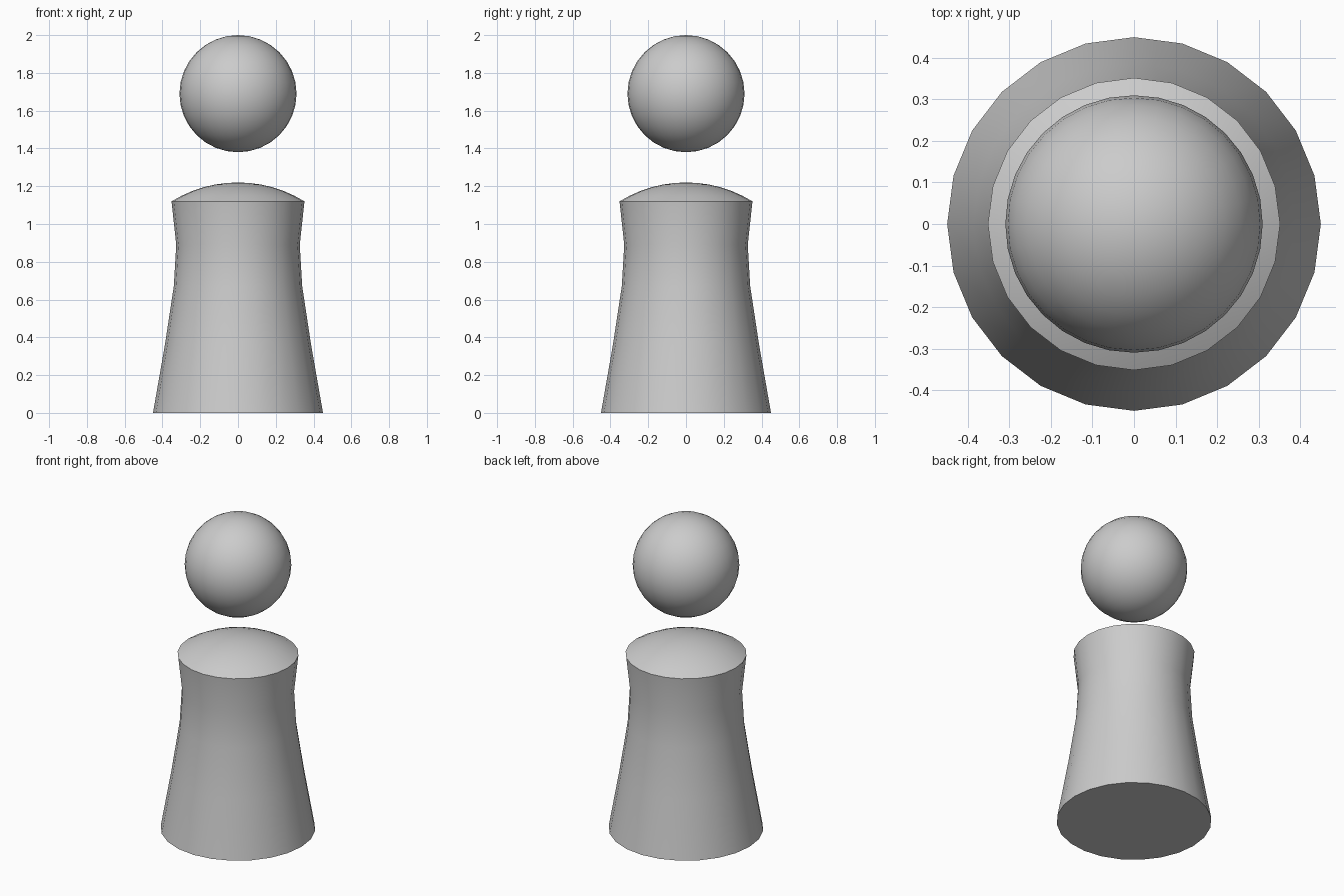
import bpy, bmesh, math

if "Cube" in bpy.data.objects:
    bpy.data.objects.remove(bpy.data.objects["Cube"])

SIDES = 24


def lathe(name, profile):
    """Revolve (radius, z) points around z; zero-radius ends close to a point."""
    bm = bmesh.new()
    verts = [bm.verts.new((r, 0, z)) for r, z in profile]
    edges = [bm.edges.new(pair) for pair in zip(verts, verts[1:])]
    bmesh.ops.spin(bm, geom=verts + edges, cent=(0, 0, 0), axis=(0, 0, 1),
                   angle=math.tau, steps=SIDES, use_duplicate=False)
    bmesh.ops.remove_doubles(bm, verts=bm.verts, dist=1e-4)
    bmesh.ops.recalc_face_normals(bm, faces=bm.faces)
    mesh = bpy.data.meshes.new(name)
    bm.to_mesh(mesh)
    bm.free()
    obj = bpy.data.objects.new(name, mesh)
    bpy.context.collection.objects.link(obj)
    return obj


def smooth(obj):
    bpy.ops.object.select_all(action='DESELECT')
    obj.select_set(True)
    bpy.context.view_layer.objects.active = obj
    bpy.ops.object.shade_smooth_by_angle(angle=math.radians(30))


# Body: flared base, slim waist, shallow spherical cap on the shoulders
rim_r, rim_z, rise = 0.352, 1.12, 0.10
cap_r = (rim_r ** 2 + rise ** 2) / (2 * rise)
cap_angle = math.asin(rim_r / cap_r)
profile = [(0, 0), (0.45, 0), (0.387, 0.36), (0.34, 0.67), (0.327, 0.89)]
for i in range(7):
    a = cap_angle * (1 - i / 6)
    profile.append((cap_r * math.sin(a), rim_z + rise - cap_r * (1 - math.cos(a))))
smooth(lathe("body", profile))

# Head: ball floating above the body
bpy.ops.mesh.primitive_uv_sphere_add(segments=32, ring_count=16, radius=0.31,
                                     location=(0, 0, 1.69))
head = bpy.context.object
head.name = "head"
smooth(head)
